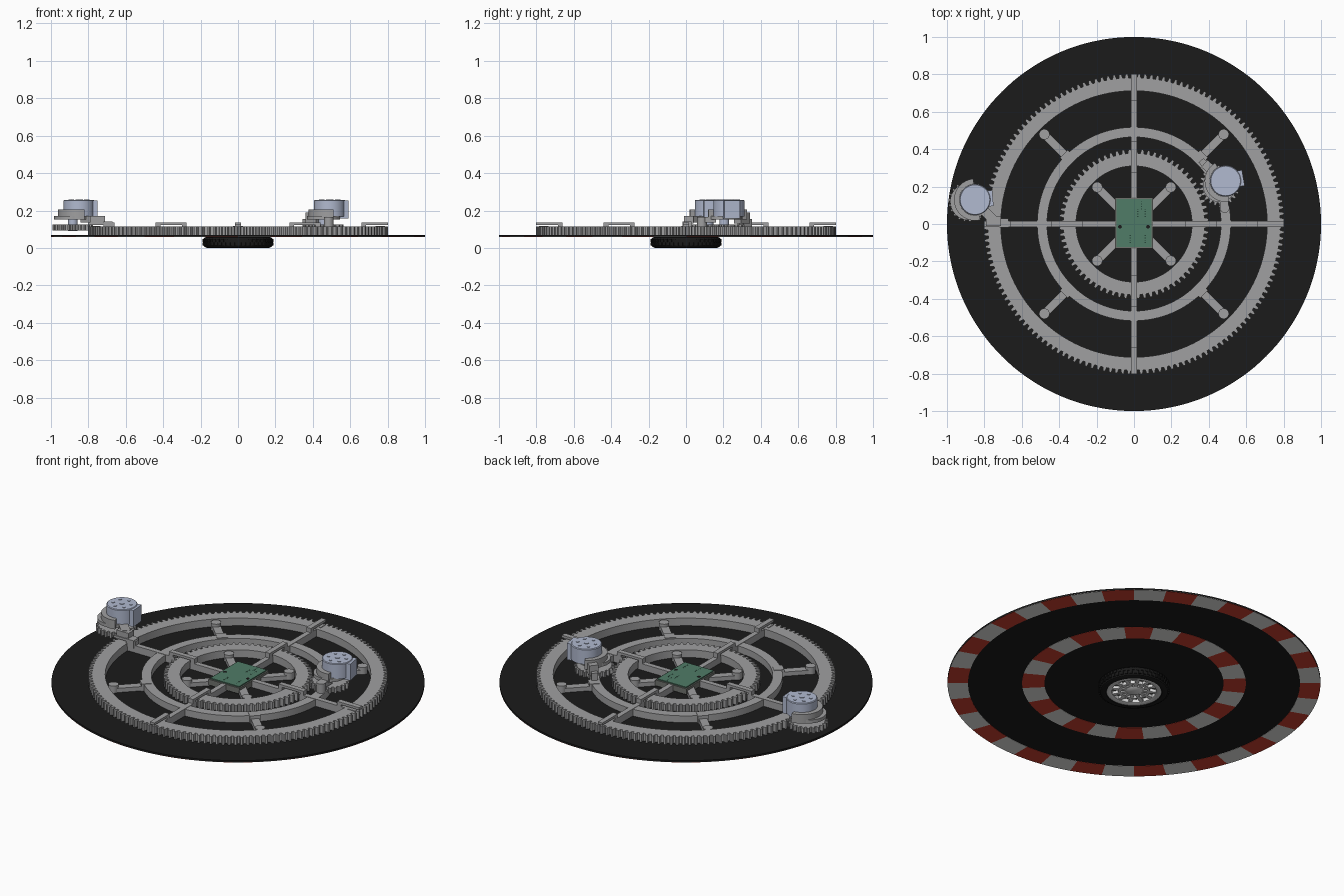
import bpy, bmesh
from math import sin, cos, pi, radians
from mathutils import Matrix, Vector

if "Cube" in bpy.data.objects:
    bpy.data.objects.remove(bpy.data.objects["Cube"], do_unlink=True)


def material(name, r, g, b):
    m = bpy.data.materials.new(name)
    m.use_nodes = True
    m.diffuse_color = (r, g, b, 1)
    m.node_tree.nodes["Principled BSDF"].inputs["Base Color"].default_value = (r, g, b, 1)
    return m


BLACK = material("matte black", .0105, .0105, .0105)
RUBBER = material("tyre rubber", .01, .01, .01)
GREY = material("plastic grey", .35, .35, .355)
BLUE = material("motor blue grey", .44, .49, .63)
GREEN = material("board green", .08, .2, .135)
FRAME = material("board frame grey", .16, .17, .155)
DARK = material("dark green", .02, .06, .04)
RED = material("stripe red", .62, .05, .03)
WHITE = material("stripe white", .88, .88, .84)
METAL = material("rim silver", .72, .72, .72)


def finish(bm, name, mats, loc=(0, 0, 0), rot=0):
    bmesh.ops.remove_doubles(bm, verts=bm.verts, dist=1e-5)
    bmesh.ops.recalc_face_normals(bm, faces=bm.faces)
    for f in bm.faces:
        f.smooth = True
    me = bpy.data.meshes.new(name)
    bm.to_mesh(me)
    bm.free()
    for m in mats:
        me.materials.append(m)
    me.set_sharp_from_angle(angle=radians(30))
    ob = bpy.data.objects.new(name, me)
    ob.location = loc
    ob.rotation_euler.z = rot
    bpy.context.collection.objects.link(ob)
    return ob


def sweep(name, sections, mats, loc=(0, 0, 0), pick=None, loop=True):
    """Join matching cross sections; pick(i) gives a material index."""
    bm = bmesh.new()
    rows = [[bm.verts.new(p) for p in s] for s in sections]
    n, k = len(rows), len(rows[0])
    for i in range(n if loop else n - 1):
        a, b = rows[i], rows[(i + 1) % n]
        for j in range(k):
            f = bm.faces.new((a[j], a[(j + 1) % k], b[(j + 1) % k], b[j]))
            f.material_index = pick(i) if pick else 0
    if not loop:
        bm.faces.new(rows[0])
        bm.faces.new(rows[-1])
    return finish(bm, name, mats, loc)


def lathe(name, profile, mat, n=64, loc=(0, 0, 0)):
    """Spin a closed profile of (radius, z)."""
    bm = bmesh.new()
    vs = [bm.verts.new((r, 0, z)) for r, z in profile]
    es = [bm.edges.new((vs[i], vs[(i + 1) % len(vs)])) for i in range(len(vs))
          if profile[i][0] > 0 or profile[(i + 1) % len(vs)][0] > 0]
    bmesh.ops.spin(bm, geom=vs + es, axis=(0, 0, 1), cent=(0, 0, 0), angle=2 * pi, steps=n)
    return finish(bm, name, [mat], loc)


def ring(name, r0, r1, z0, z1, mat, n=64, loc=(0, 0, 0)):
    return lathe(name, [(r0, z0), (r1, z0), (r1, z1), (r0, z1)], mat, n, loc)


def section(a, r0, r1, z0, z1):
    """Rectangular cross section at angle a."""
    return [(r * cos(a), r * sin(a), z)
            for r, z in ((r0, z0), (r1, z0), (r1, z1), (r0, z1))]


def arc(name, r0, r1, z0, z1, a0, a1, mat, loc=(0, 0, 0), n=24):
    secs = [section(radians(a0 + (a1 - a0) * i / n), r0, r1, z0, z1) for i in range(n + 1)]
    return sweep(name, secs, [mat], loc, loop=False)


def gear(name, r0, root, tip, z0, z1, teeth, loc=(0, 0, 0)):
    secs = [section((i + frac) * 2 * pi / teeth, r0, r, z0, z1) for i in range(teeth)
            for frac, r in ((0, root), (.36, root), (.52, tip), (.84, tip))]
    return sweep(name, secs, [GREY], loc)


def box(name, centre, size, mat, rot=0):
    bm = bmesh.new()
    bmesh.ops.create_cube(bm, size=1, matrix=Matrix.Diagonal((*size, 1)))
    return finish(bm, name, [mat], centre, rot)


def radial(name, r0, r1, z0, z1, width, angle, mat=GREY, side=0, origin=(0, 0)):
    """Box lying along a radius between r0 and r1."""
    a = radians(angle)
    p = Vector(origin) + Matrix.Rotation(a, 2) @ Vector(((r0 + r1) / 2, side))
    return box(name, (p.x, p.y, (z0 + z1) / 2), (r1 - r0, width, z1 - z0), mat, a)


def stripes(name, r0, r1, count, colours):
    """Alternating painted sectors, the first starting on the x axis."""
    steps = count * 4
    secs = [section(i * 2 * pi / steps, r0, r1, .0588, .0602) for i in range(steps)]
    sweep(name, secs, colours, pick=lambda i: i // 4 % 2)


# Base disc and painted underside
ring("base_disc", 0, 1, .06, .07, BLACK, 144)
stripes("outer_stripes", .89, 1, 36, [RED, WHITE])
stripes("inner_stripes", .48, .6, 24, [WHITE, RED])

# Wheel underneath
lathe("tyre", [(.14, .012), (.15, .002), (.165, 0), (.18, .006), (.186, .015),
               (.186, .045), (.18, .055), (.165, .06), (.14, .06)], RUBBER, 72)
for k in range(48):
    radial("tyre_tread", .18, .191, .012, .03, .014, k * 7.5, RUBBER)
    radial("tyre_tread", .18, .191, .032, .048, .014, k * 7.5 + 3.75, RUBBER)
lathe("wheel_rim", [(.116, .03), (.12, .008), (.132, .003), (.148, .005),
                    (.148, .03)], METAL)
ring("wheel_back", 0, .125, .026, .06, FRAME, 48)
ring("wheel_inner_ring", .07, .085, .008, .03, METAL)
lathe("wheel_hub", [(0, .002), (.03, .002), (.045, .01), (.045, .03), (0, .03)], METAL, 32)
for k in range(12):
    radial("wheel_spoke", .04, .12, .01, .028, .02, k * 30, METAL)

# Gears and middle ring
gear("outer_gear", .712, .782, .803, .07, .115, 150)
gear("inner_gear", .31, .378, .4, .07, .115, 72)
ring("middle_ring", .465, .518, .07, .11, GREY, 96)

# Cross spokes with open bridges stepping over both gears
for a in (0, 90, 180, 270):
    radial("spoke_inner", .05, .305, .07, .108, .03, a)
    radial("spoke_outer", .41, .712, .07, .112, .03, a)
    for r0, r1 in ((.275, .44), (.66, .803)):
        radial("bridge_top", r0, r1, .123, .137, .03, a)
        radial("bridge_foot", r0, r0 + .025, .07, .125, .03, a)
    radial("bridge_outer_foot", .415, .44, .07, .125, .03, a)
    radial("bridge_clip", .735, .785, .112, .118, .012, a, side=-.021)

# Diagonal arms with screw bosses
for a in (45, 135, 225, 315):
    c, s = cos(radians(a)), sin(radians(a))
    radial("inner_arm", .1, .275, .07, .095, .045, a)
    radial("outer_arm", .5, .675, .07, .095, .045, a)
    radial("outer_arm_pad", .475, .53, .07, .113, .058, a)
    for r in (.278, .678):
        ring("screw_boss", 0, .028, .07, .112, GREY, 24, (r * c, r * s, 0))

# Control board in its frame, with holes and solder points
box("board_frame", (0, .005, .092), (.204, .274, .034), FRAME)
box("circuit_board", (0, .005, .111), (.188, .258, .008), GREEN)
for x in (-.075, .075):
    ring("board_hole", 0, .01, .114, .1158, BLACK, 16, (x, -.015, 0))
for x, y in ((-.02, -.08), (.06, -.08), (.02, .06), (.06, .06), (.04, .1)):
    for k in range(4):
        box("board_pin", (x, y + k * .013 - .02, .1152), (.006, .005, .001), DARK)


def drive(x, y, px, py, plate_r, cup_a, cup_span, tab_a):
    """Motor on a cup bracket, driving a pinion."""
    m, p = (x, y, 0), (px, py, 0)
    gear("pinion", .02, .092, .108, .094, .126, 22, p)
    ring("pinion_shaft", 0, .026, .09, .16, BLUE, 24, p)
    ring("bracket_plate", 0, plate_r, .152, .172, GREY, 48, p)
    arc("bracket_cup", .084, .112, .152, .205, cup_a, cup_a + cup_span, GREY, m)
    lathe("motor_body", [(0, .168), (.083, .168), (.083, .253), (.079, .257), (0, .257)],
          BLUE, 48, m)
    radial("motor_terminal_box", .05, .096, .157, .254, .085, tab_a, BLUE, origin=(x, y))
    for k in range(6):
        a = k * pi / 3 + .3
        ring("motor_screw", 0, .009, .256, .26, BLUE, 12,
             (x + .05 * cos(a), y + .05 * sin(a), 0))
    ring("motor_cap", 0, .014, .256, .26, BLUE, 16, m)


# Outer drive, mounted beside the left bridge
drive(-.85, .13, -.883, .12, .1, 95, 190, 5)
radial("outer_bracket_arm", .05, .17, .135, .172, .05, -45, origin=(-.86, .13))
box("outer_bracket_block", (-.75, .015, .15), (.08, .05, .04), GREY)
box("outer_bracket_foot", (-.695, .005, .118), (.05, .05, .045), GREY)

# Inner drive, mounted on the middle ring
drive(.49, .23, .457, .205, .088, 120, 160, 10)
radial("inner_bracket_arm", .07, .145, .135, .165, .045, -92, origin=(.487, .23))
ring("inner_bracket_end", 0, .026, .1, .165, GREY, 24, (.485, .086, 0))
radial("inner_bracket_hook", .07, .145, .13, .19, .05, 140, origin=(.487, .23))
box("inner_bracket_foot", (.378, .318, .125), (.035, .06, .06), GREY, radians(40))
